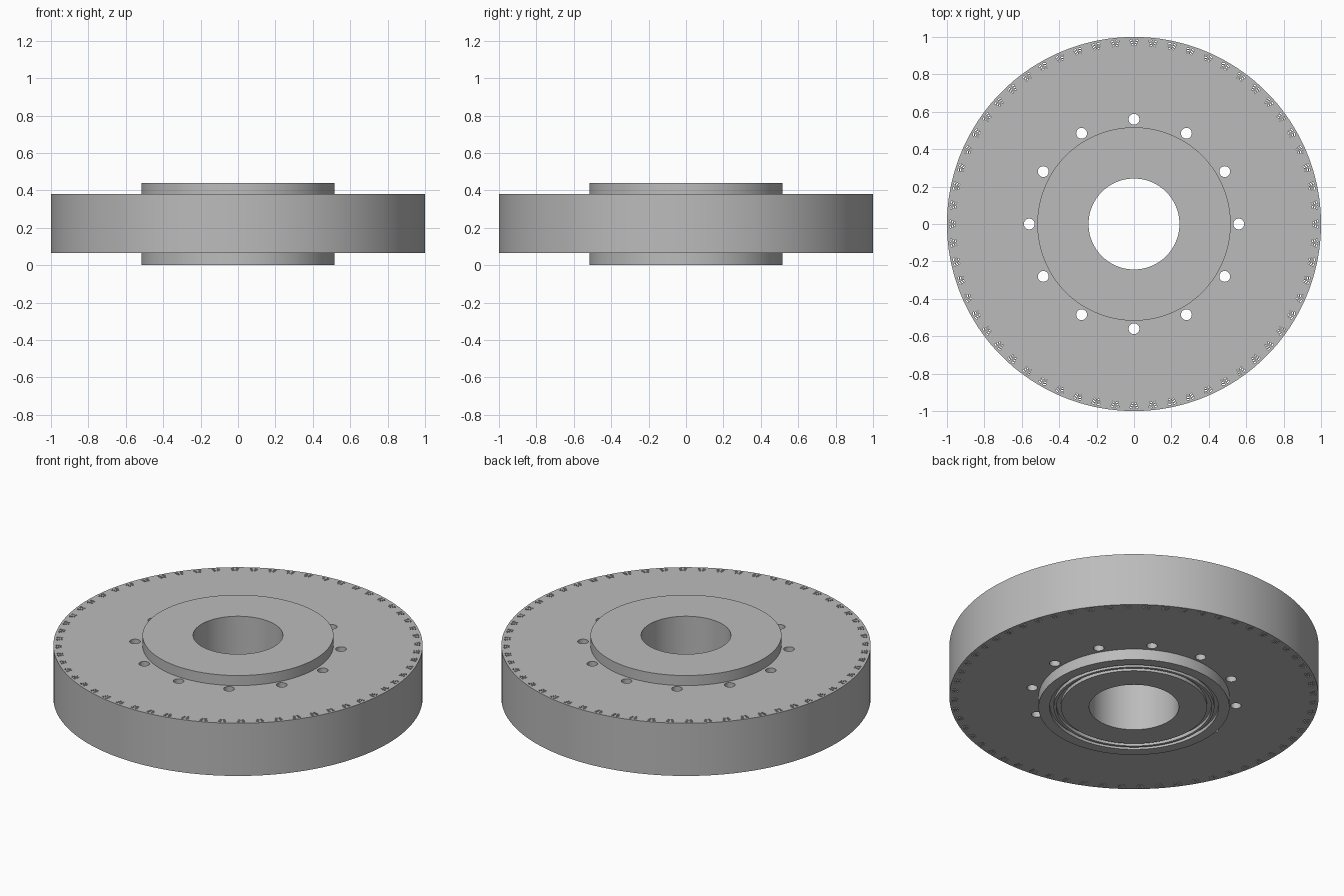
import bpy, bmesh, math
from mathutils import Matrix, Vector

cube = bpy.data.objects.get("Cube")
if cube:
    bpy.data.objects.remove(cube)

SEGMENTS = 180
BOTTOM, TOP, HEIGHT = 0.065, 0.38, 0.44
HUB, BORE = 0.517, 0.243

grey = bpy.data.materials.new("steel grey")
grey.use_nodes = True
colour = (0.5, 0.5, 0.5, 1)
grey.diffuse_color = colour
grey.node_tree.nodes["Principled BSDF"].inputs["Base Color"].default_value = colour


def make_object(name, bm):
    bmesh.ops.recalc_face_normals(bm, faces=bm.faces)
    mesh = bpy.data.meshes.new(name)
    bm.to_mesh(mesh)
    bm.free()
    mesh.materials.append(grey)
    obj = bpy.data.objects.new(name, mesh)
    bpy.context.collection.objects.link(obj)
    return obj


def lathe(name, profile):
    """Revolve a closed (radius, height) outline around z."""
    bm = bmesh.new()
    verts = [bm.verts.new((r, 0, z)) for r, z in profile]
    edges = [bm.edges.new((a, b)) for a, b in zip(verts, verts[1:] + verts[:1])]
    bmesh.ops.spin(bm, geom=verts + edges, cent=(0, 0, 0), axis=(0, 0, 1),
                   angle=math.tau, steps=SEGMENTS, use_merge=True)
    bmesh.ops.remove_doubles(bm, verts=bm.verts, dist=1e-5)
    return make_object(name, bm)


def add_prism(bm, outline, angle):
    """Extrude a plan outline right through the disc, turned about z."""
    turn = Matrix.Rotation(angle, 3, "Z")
    low = [bm.verts.new(turn @ Vector((x, y, -0.1))) for x, y in outline]
    high = [bm.verts.new(turn @ Vector((x, y, HEIGHT + 0.1))) for x, y in outline]
    bm.faces.new(low[::-1])
    bm.faces.new(high)
    for i in range(len(low)):
        j = (i + 1) % len(low)
        bm.faces.new((low[i], low[j], high[j], high[i]))


# Wheel body with raised hubs, central bore and two seal grooves underneath
grooves = []
for inner, outer in ((0.395, 0.42), (0.435, 0.457)):
    grooves += [(inner, 0), (inner, 0.02), (outer, 0.02), (outer, 0)]
wheel = lathe("wheel_disc", [(BORE, 0)] + grooves + [
    (HUB, 0), (HUB, BOTTOM), (1, BOTTOM), (1, TOP),
    (HUB, TOP), (HUB, HEIGHT), (BORE, HEIGHT)])

# Cutters: ring of bolt holes and stepped pairs of slanted rim slots
cut = bmesh.new()
for k in range(12):
    circle = [(0.56 + 0.029 * math.cos(a), 0.029 * math.sin(a))
              for a in (math.tau * i / 24 for i in range(24))]
    add_prism(cut, circle, math.tau * k / 12)
for k in range(60):
    for row in range(3):
        r = 0.958 + 0.012 * row
        near, far = 0.003 + 0.002 * row, 0.014 + 0.004 * row
        for side in (-1, 1):
            slot = [(r, side * near), (r + 0.006, side * near),
                    (r + 0.001, side * far), (r - 0.005, side * far)]
            add_prism(cut, slot[::side], math.tau * k / 60)
cutter = make_object("hole_cutter", cut)
cutter.hide_render = True
cutter.hide_viewport = True

# Cut the holes and smooth the round walls
boolean = wheel.modifiers.new("holes", "BOOLEAN")
boolean.operation = "DIFFERENCE"
boolean.solver = "EXACT"
boolean.object = cutter
bpy.context.view_layer.objects.active = wheel
wheel.select_set(True)
bpy.ops.object.modifier_apply(modifier=boolean.name)
bpy.data.objects.remove(cutter)
bpy.ops.object.shade_smooth_by_angle(angle=math.radians(30))
